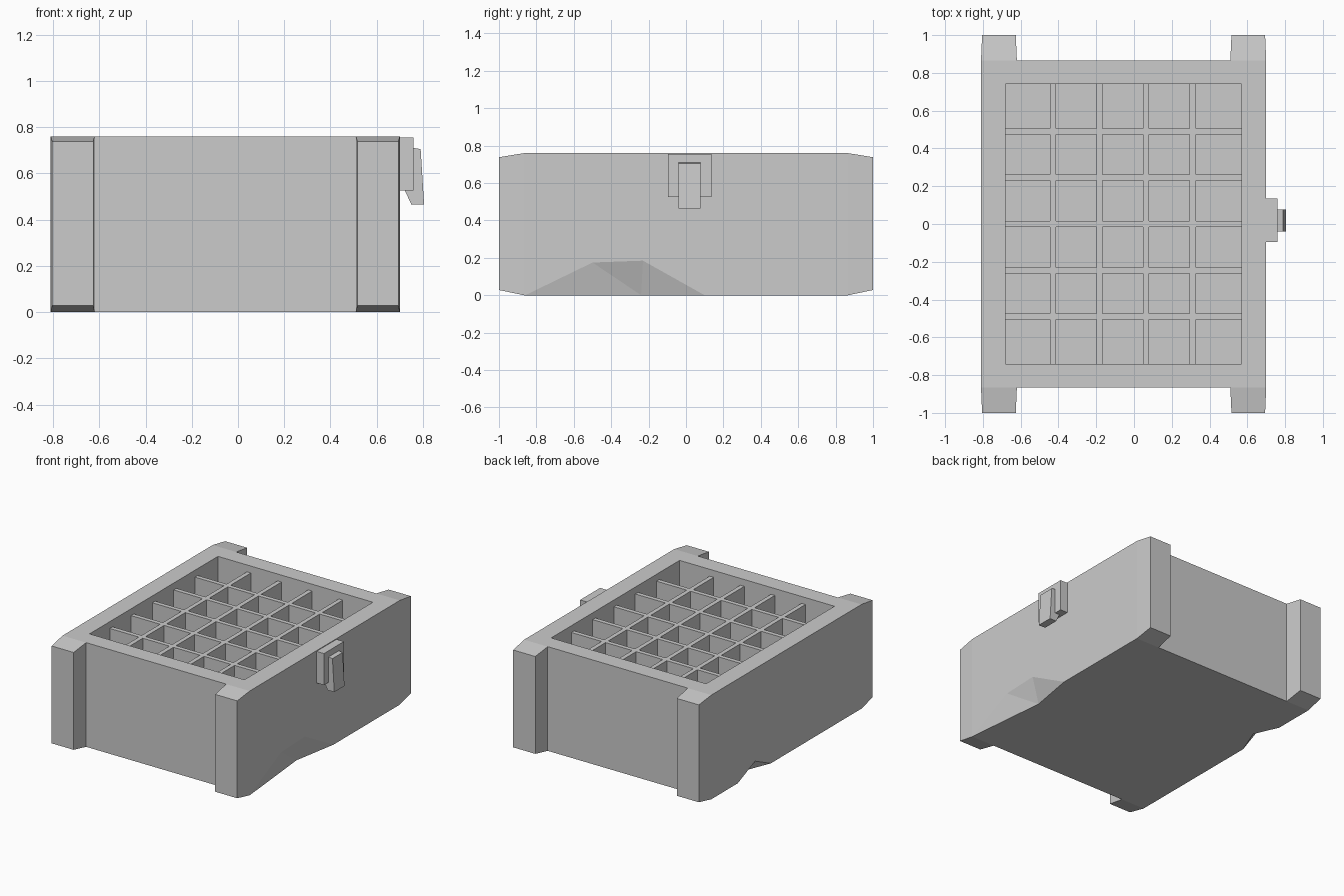
import bpy, bmesh
from itertools import product

if "Cube" in bpy.data.objects:
    bpy.data.objects.remove(bpy.data.objects["Cube"], do_unlink=True)

grey = bpy.data.materials.new("light_grey")
grey.use_nodes = True
colour = (0.6, 0.6, 0.6, 1)
grey.diffuse_color = colour
grey.node_tree.nodes["Principled BSDF"].inputs["Base Color"].default_value = colour


def hull(name, points):
    """Flat-faced convex solid around a few points."""
    bm = bmesh.new()
    verts = [bm.verts.new(p) for p in points]
    result = bmesh.ops.convex_hull(bm, input=verts)
    loose = {v for v in result["geom_interior"] + result["geom_unused"]
             if isinstance(v, bmesh.types.BMVert)}
    bmesh.ops.delete(bm, geom=list(loose), context="VERTS")
    bmesh.ops.dissolve_limit(bm, angle_limit=0.01, verts=bm.verts, edges=bm.edges)
    bmesh.ops.recalc_face_normals(bm, faces=bm.faces)
    mesh = bpy.data.meshes.new(name)
    bm.to_mesh(mesh)
    bm.free()
    mesh.materials.append(grey)
    obj = bpy.data.objects.new(name, mesh)
    bpy.context.collection.objects.link(obj)
    return obj


def box(name, xs, ys, zs):
    return hull(name, list(product(xs, ys, zs)))


def notch(name, side_x, rim, inner, out):
    """Chipped wedge: outline on the side face plus one inner point on the base."""
    pts = [(side_x, y, z) for y, z in rim] + [inner]
    return hull(name, [(x + dx, y, z + dz) for (x, y, z), dx, dz
                       in product(pts, (0, out), (0, -0.05))])


LEFT, RIGHT, END, TOP = -0.81, 0.70, 0.865, 0.76
WALL = 0.13

# Hollow body with chipped lower edges
body = box("crate_body", (LEFT, RIGHT), (-END, END), (0, TOP))
cutters = [
    box("cavity_cutter", (LEFT + WALL, RIGHT - WALL), (-0.74, 0.74), (0.1, 1)),
    notch("large_chip_cutter", RIGHT,
          [(-0.86, 0), (-0.5, 0.175), (-0.23, 0.185), (0.1, 0)],
          (0.64, -0.24, 0), 0.05),
    notch("small_chip_cutter", LEFT,
          [(0.18, 0), (0.36, 0.085), (0.56, 0)],
          (-0.73, 0.38, 0), -0.05),
]
for cutter in cutters:
    cutter.hide_render = True
    mod = body.modifiers.new(cutter.name, "BOOLEAN")
    mod.operation = "DIFFERENCE"
    mod.solver = "EXACT"
    mod.object = cutter
bpy.context.view_layer.update()
evaluated = body.evaluated_get(bpy.context.evaluated_depsgraph_get())
carved = bpy.data.meshes.new_from_object(evaluated)
body.modifiers.clear()
body.data = carved
for cutter in cutters:
    bpy.data.objects.remove(cutter, do_unlink=True)

# Tapered corner posts on both ends
for end_name, s in (("front", -1), ("back", 1)):
    for side_name, x0, x1 in (("right", LEFT, -0.62), ("left", 0.51, RIGHT)):
        base = product((x0, x1), (s * END,), (0, TOP))
        tip = product((x0 + 0.006, x1 - 0.006), (s,), (0.028, 0.738))
        hull(f"{end_name}_{side_name}_post", list(base) + list(tip))

# Divider grid, slightly below the rim
HALF, GRID_TOP = 0.016, 0.71
for i in range(4):
    x = -0.43 + i * 0.247
    box(f"long_divider_{i + 1}", (x - HALF, x + HALF), (-0.745, 0.745), (0.09, GRID_TOP))
for i in range(5):
    y = -0.49 + i * 0.245
    box(f"cross_divider_{i + 1}", (LEFT + 0.125, RIGHT - 0.125),
        (y - HALF, y + HALF), (0.09, GRID_TOP))

# Latch on the left side
box("latch_plate", (RIGHT - 0.005, 0.76), (-0.095, 0.135), (0.525, 0.755))
profile = [(0.73, 0.715), (0.79, 0.705), (0.805, 0.465), (0.75, 0.465), (0.72, 0.53)]
hull("latch_tongue", [(x, y, z) for x, z in profile for y in (-0.04, 0.078)])
